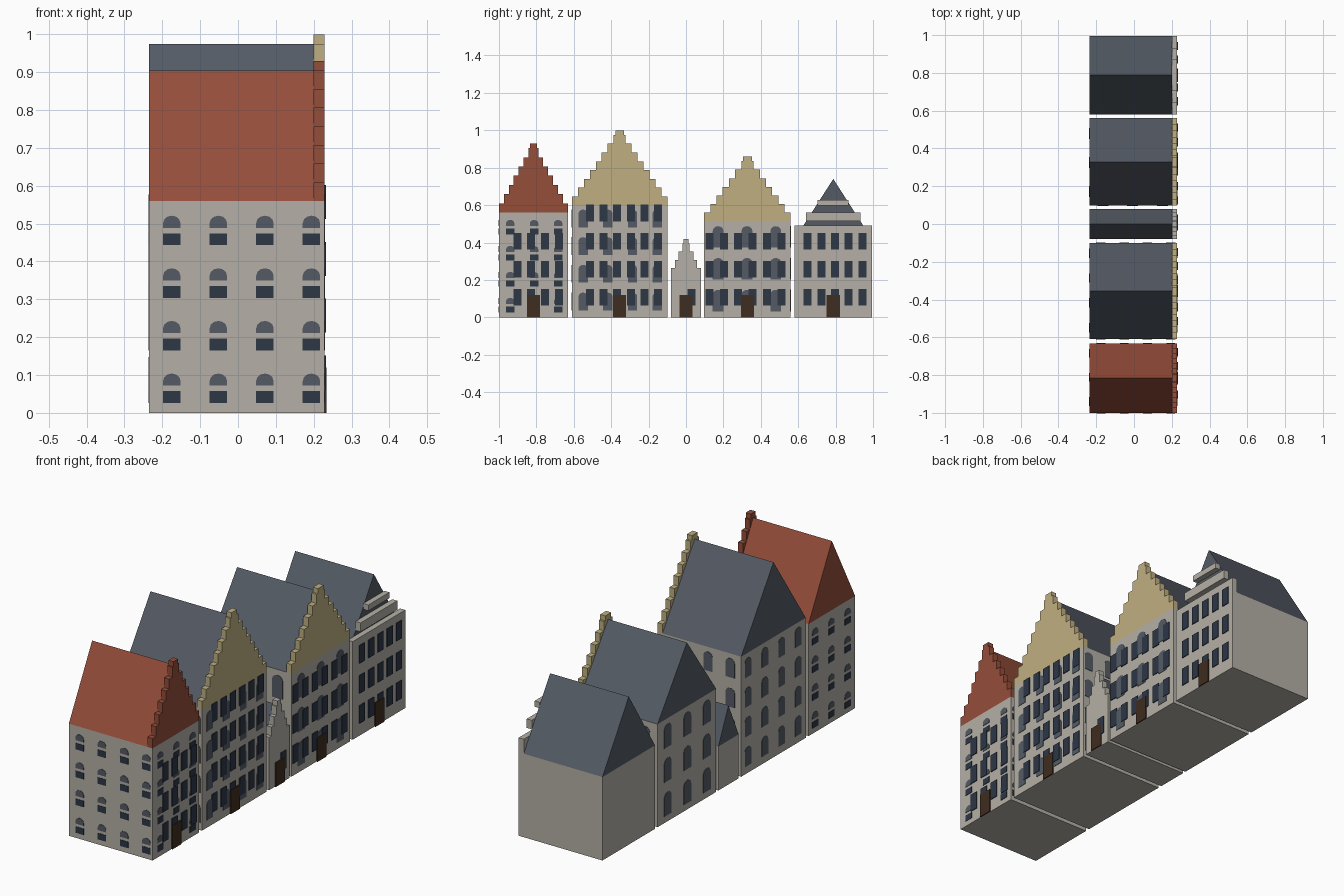
import bpy, bmesh, math
from mathutils import Vector

if "Cube" in bpy.data.objects:
    bpy.data.objects.remove(bpy.data.objects["Cube"])

def mat(name, rgb):
    m = bpy.data.materials.new(name)
    m.diffuse_color = (*rgb, 1)
    m.use_nodes = True
    m.node_tree.nodes["Principled BSDF"].inputs["Base Color"].default_value = m.diffuse_color
    return m

WALL = mat("pale_stone", (0.46, 0.435, 0.385))
SLATE = mat("slate_grey", (0.09, 0.105, 0.13))
RED = mat("brick_red", (0.30, 0.075, 0.042))
SAND = mat("sand_yellow", (0.52, 0.43, 0.22))
GLASS = mat("window_navy", (0.026, 0.038, 0.062))
WOOD = mat("door_brown", (0.05, 0.026, 0.014))

BACK, ROOF_END, FRONT = -0.235, 0.20, 0.228
UP = Vector((0, 0, 1))

def prism(bm, pts, origin, u, n, depth, mi=0):
    """Extrude a 2D outline (along u and up) by depth along n."""
    o, u, n = Vector(origin), Vector(u), Vector(n)
    base = [bm.verts.new(o + u * a + UP * b) for a, b in pts]
    top = [bm.verts.new(v.co + n * depth) for v in base]
    k = len(pts)
    faces = [bm.faces.new(base), bm.faces.new(top)]
    for i in range(k):
        j = (i + 1) % k
        faces.append(bm.faces.new((base[i], base[j], top[j], top[i])))
    for f in faces:
        f.material_index = mi

def finish(bm, name, *mats):
    bmesh.ops.recalc_face_normals(bm, faces=bm.faces[:])
    me = bpy.data.meshes.new(name)
    bm.to_mesh(me)
    bm.free()
    for m in mats:
        me.materials.append(m)
    ob = bpy.data.objects.new(name, me)
    bpy.context.collection.objects.link(ob)

def rect(a0, a1, b0, b1):
    return [(a0, b0), (a1, b0), (a1, b1), (a0, b1)]

def along_x(name, pts, x0, x1, m):
    bm = bmesh.new()
    prism(bm, pts, (x0, 0, 0), (0, 1, 0), (1, 0, 0), x1 - x0)
    finish(bm, name, m)

def arch(c, z0, z1, w, rise):
    """Outline with a flat foot and a rounded head."""
    r = w / 2
    head = [(c + r * math.cos(math.pi * i / 6), z1 - rise + rise * math.sin(math.pi * i / 6))
            for i in range(7)]
    return [(c - r, z0), (c + r, z0)] + head

def stepped(c, half, z0, z1, n, cap):
    """Crow-stepped gable outline with a small cap."""
    dz, right = (z1 - z0) / n, []
    for i in range(n):
        w = half * (n - i) / n
        right += [(w, z0 + i * dz), (w, z0 + (i + 1) * dz)]
    w = right[-1][0] * 0.7
    right += [(w, z1), (w, z1 + cap)]
    return [(c + a, b) for a, b in right] + [(c - a, b) for a, b in reversed(right)]

def arched_windows(name, y0, y1, ys, xs, zs, w, h, split):
    """Arched panes on all four walls."""
    bm = bmesh.new()
    walls = [((FRONT, 0, 0), (0, 1, 0), (1, 0, 0), ys), ((BACK, 0, 0), (0, 1, 0), (-1, 0, 0), ys),
             ((0, y0, 0), (1, 0, 0), (0, -1, 0), xs), ((0, y1, 0), (1, 0, 0), (0, 1, 0), xs)]
    for o, u, n, cols in walls:
        for c in cols:
            for z in zs:
                if split:
                    prism(bm, arch(c, z + h * .09, z + h * .5, w, h * .25), o, u, n, 0.002)
                    prism(bm, rect(c - w / 2, c + w / 2, z - h * .5, z - h * .1), o, u, n, 0.002, 1)
                else:
                    prism(bm, arch(c, z - h * .5, z + h * .5, w, h * .22), o, u, n, 0.002)
    finish(bm, name, SLATE, GLASS)

def house(name, y0, y1, eave, ridge, roof, steps=0, gable=None, front=None, cols=(), rows=3):
    c, half = (y0 + y1) / 2, (y1 - y0) / 2
    front = front or eave
    along_x(name + "_body", rect(y0, y1, 0, eave), BACK, ROOF_END, WALL)
    along_x(name + "_facade", rect(y0, y1, 0, front), ROOF_END, FRONT, WALL)
    along_x(name + "_roof", [(y0, eave), (y1, eave), (c, ridge)], BACK, ROOF_END, roof)
    if steps:
        along_x(name + "_stepped_gable", stepped(c, half, eave, ridge, steps, 0.025),
                ROOF_END, FRONT, gable)
    # facade windows and door
    bm = bmesh.new()
    for y in cols:
        for r in range(rows):
            z = 0.062 + 0.15 * r
            prism(bm, rect(y - .0215, y + .0215, z, z + .09), (FRONT, 0, 0), (0, 1, 0), (1, 0, 0), 0.004)
    finish(bm, name + "_windows", GLASS)
    along_x(name + "_door", rect(c - .035, c + .035, 0, .12), FRONT, FRONT + 0.006, WOOD)

def spread(a, step, n):
    return [a + step * i for i in range(n)]

# five houses along the street
house("red_house", -1.0, -0.632, 0.56, 0.905, RED, 7, RED, cols=spread(-.902, .0745, 4))
house("tall_house", -0.61, -0.10, 0.60, 0.975, SLATE, 8, SAND, cols=spread(-.514, .073, 6), rows=4)
house("tiny_house", -0.08, 0.08, 0.22, 0.395, SLATE, 4, WALL, cols=[.03], rows=1)
house("sand_house", 0.097, 0.56, 0.515, 0.835, SLATE, 7, SAND, cols=spread(.125, .077, 6))
house("end_house", 0.58, 0.995, 0.417, 0.74, SLATE, front=0.49, cols=spread(.65, .0733, 5))

# tiered parapet slabs of the end house
along_x("end_house_lower_slab", rect(.642, .932, .515, .56), ROOF_END, FRONT, WALL)
along_x("end_house_upper_slab", rect(.704, .87, .597, .626), ROOF_END, FRONT, WALL)

# arched windows around three of the houses
arched_windows("red_house_arched_windows", -1.0, -0.632, spread(-.94, .128, 3),
               spread(-.175, .123, 4), spread(.065, .139, 4), .046, .078, True)
arched_windows("tall_house_arched_windows", -0.61, -0.10, spread(-.55, .132, 4),
               spread(-.175, .123, 4), spread(.085, .148, 4), .05, .095, False)
arched_windows("sand_house_arched_windows", 0.097, 0.56, spread(.172, .154, 3),
               spread(-.165, .158, 3), spread(.09, .17, 3), .058, .115, False)
